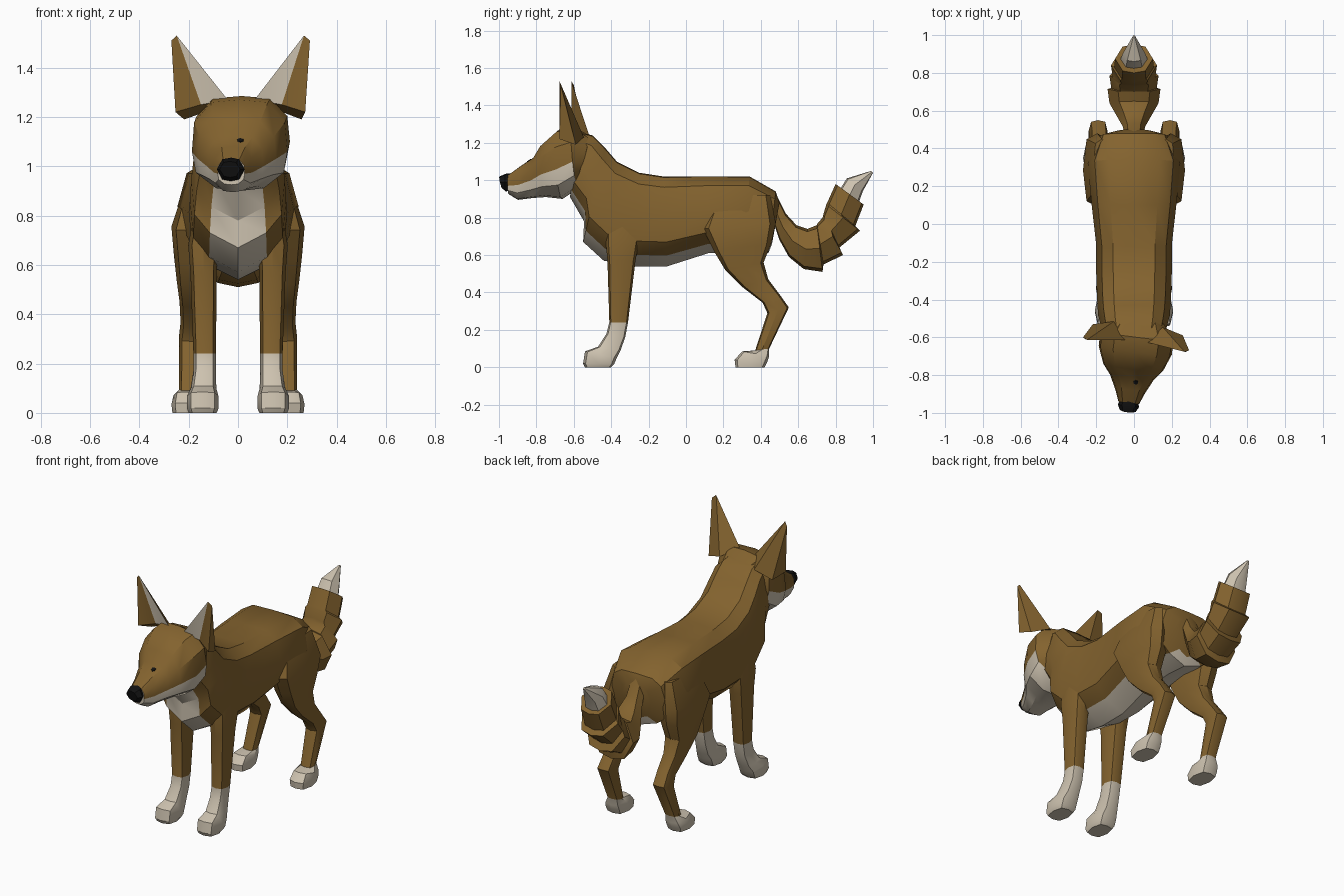
import bpy, bmesh, math
from mathutils import Vector, Matrix
from mathutils.bvhtree import BVHTree

cube = bpy.data.objects.get("Cube")
if cube:
    bpy.data.objects.remove(cube, do_unlink=True)


def material(name, rgb):
    m = bpy.data.materials.new(name)
    m.use_nodes = True
    m.diffuse_color = (*rgb, 1)
    m.node_tree.nodes["Principled BSDF"].inputs["Base Color"].default_value = (*rgb, 1)
    return m


FUR = material("brown fur", (0.23, 0.125, 0.028))
CREAM = material("cream fur", (0.61, 0.54, 0.43))
BLACK = material("black nose", (0.006, 0.006, 0.006))

# Half cross-sections: (share of half width, share of height), top to bottom
TORSO = [(0, 1), (.55, .99), (.85, .88), (1, .55), (.93, .27), (.6, .12), (0, 0)]
HEAD = [(0, 1), (.6, .97), (.95, .75), (1, .43), (.92, .2), (.5, .03), (0, 0)]
LIMB = [(0, 1), (.75, .92), (1, .5), (.75, .08), (0, 0)]
TUFT = [(0, 1), (.6, .93), (1, .5), (.6, .07), (0, 0)]

# The head is turned a little to its right
TURN = (Matrix.Translation((0.015, -0.6, 0)) @ Matrix.Rotation(math.radians(-7), 4, 'Z')
        @ Matrix.Translation((0, 0.6, 0)))


def finish(name, bm, mats, matrix=None, angle=32):
    bmesh.ops.recalc_face_normals(bm, faces=bm.faces)
    if matrix:
        bm.transform(matrix)
    mesh = bpy.data.meshes.new(name)
    bm.to_mesh(mesh)
    bm.free()
    for m in mats:
        mesh.materials.append(m)
    mesh.shade_smooth()
    mesh.set_sharp_from_angle(angle=math.radians(angle))
    obj = bpy.data.objects.new(name, mesh)
    bpy.context.collection.objects.link(obj)
    return obj


def loft(name, sections, half, mats, paint=None, side=1, matrix=None):
    """Skin rings given as (top y, top z, bottom y, bottom z, half width, centre x)."""
    bm = bmesh.new()
    outline = half + [(-u, v) for u, v in half[-2:0:-1]]
    n = len(outline)
    rings = []
    for yt, zt, yb, zb, w, *cx in sections:
        x = side * cx[0] if cx else 0
        rings.append([bm.verts.new((x + u * w, yb + (yt - yb) * v, zb + (zt - zb) * v))
                      for u, v in outline])
    for i, (a, b) in enumerate(zip(rings, rings[1:])):
        for j in range(n):
            k = (j + 1) % n
            f = bm.faces.new((a[j], a[k], b[k], b[j]))
            f.material_index = int(paint(i, min(j, n - 1 - j))) if paint else 0
    caps = [bm.faces.new(rings[0]), bm.faces.new(rings[-1])]
    if paint:
        caps[1].material_index = int(paint(len(rings) - 2, len(half) - 2))
    return finish(name, bm, mats, matrix)


# Torso and neck, with a cream belly and bib
loft("torso", [
    (.50, .88, .46, .66, .10), (.48, .94, .44, .61, .19), (.34, 1.02, .30, .62, .245),
    (.10, 1.02, .12, .61, .225), (-.12, 1.02, -.10, .54, .20), (-.25, 1.04, -.28, .54, .20),
    (-.37, 1.10, -.44, .57, .195), (-.43, 1.17, -.55, .67, .19),
    (-.50, 1.24, -.545, .78, .18), (-.58, 1.26, -.62, .91, .16)],
    TORSO, [FUR, CREAM], lambda i, k: k == 5)

# Head with cream cheeks and jaw
head = loft("head", [
    (-.50, 1.23, -.55, 1.0, .14), (-.60, 1.285, -.57, .96, .195), (-.68, 1.27, -.66, .90, .195),
    (-.77, 1.19, -.75, .91, .16), (-.81, 1.125, -.82, .905, .115),
    (-.88, 1.08, -.90, .895, .078), (-.95, 1.03, -.95, .925, .055)],
    HEAD, [FUR, CREAM], lambda i, k: i > 0 and k > 2, matrix=TURN)

loft("nose", [
    (-.925, 1.035, -.945, .945, .045), (-.965, 1.035, -.965, .94, .057),
    (-1.0, 1.02, -.985, .955, .042)], TUFT, [BLACK], matrix=TURN)

# Eyes: thin plates laid on the face
tree = BVHTree.FromObject(head, bpy.context.evaluated_depsgraph_get())
for side, label in ((1, "left"), (-1, "right")):
    start = TURN @ Vector((side * .105, -1.5, 1.105))
    hit, normal, _, _ = tree.ray_cast(start, Vector((0, 1, 0)))
    if hit:
        bm = bmesh.new()
        bmesh.ops.create_cone(bm, cap_ends=True, segments=6, radius1=.016, radius2=.013, depth=.006)
        pose = Matrix.Translation(hit) @ normal.to_track_quat('Z', 'Y').to_matrix().to_4x4()
        finish(label + "_eye", bm, [BLACK], pose)

# Ears: cupped, cream on the inner fold
for side, label in ((1, "left"), (-1, "right")):
    bm = bmesh.new()
    inner, back, outer, front, fold, tip, edge = [bm.verts.new((side * x, y, z)) for x, y, z in (
        (.055, -.62, 1.27), (.13, -.53, 1.23), (.24, -.56, 1.19), (.265, -.645, 1.22),
        (.165, -.61, 1.25), (.26, -.645, 1.53), (.283, -.635, 1.51))]
    for f in ((tip, inner, back), (tip, back, outer, edge), (edge, outer, front),
              (tip, edge, front, fold), (inner, back, outer, front, fold)):
        bm.faces.new(f)
    bm.faces.new((tip, fold, inner)).material_index = 1
    finish(label + "_ear", bm, [FUR, CREAM], TURN, 40)

# Legs with cream socks and paws
FRONT = [
    (-.42, .86, -.26, .86, .05, .12), (-.43, .68, -.25, .68, .062, .14),
    (-.42, .57, -.27, .57, .053, .14), (-.41, .24, -.31, .24, .046, .135),
    (-.425, .18, -.325, .16, .046, .135), (-.47, .11, -.35, .09, .052, .14),
    (-.54, .085, -.37, .05, .064, .143), (-.55, .02, -.385, .015, .064, .143),
    (-.54, 0, -.40, 0, .056, .143)]
HIND = [
    (.16, .92, .45, .92, .045, .17), (.09, .74, .48, .77, .075, .195),
    (.15, .62, .455, .66, .075, .185), (.21, .52, .415, .56, .064, .185),
    (.30, .43, .44, .47, .052, .185), (.41, .345, .50, .39, .048, .185),
    (.435, .29, .55, .32, .05, .19), (.37, .09, .445, .10, .042, .197),
    (.30, .085, .445, .06, .056, .205), (.26, .04, .435, .03, .062, .208),
    (.265, 0, .42, 0, .058, .208)]
for side, label in ((1, "left"), (-1, "right")):
    loft("front_leg_" + label, FRONT, LIMB, [FUR, CREAM], lambda i, k: i > 2, side)
    loft("hind_leg_" + label, HIND, LIMB, [FUR, CREAM], lambda i, k: i > 6, side)

# Bushy tail in stepped tufts, with a cream tip
loft("tail", [
    (.48, .93, .47, .77, .05), (.535, .82, .50, .68, .06), (.59, .76, .55, .59, .09),
    (.65, .74, .63, .525, .13), (.70, .76, .73, .51, .14), (.70, .765, .735, .55, .12),
    (.73, .80, .84, .60, .13), (.735, .82, .82, .64, .112), (.75, .87, .93, .73, .122),
    (.755, .88, .905, .755, .105), (.80, .98, .95, .87, .10), (.82, .955, .92, .885, .07)],
    TUFT, [FUR])
loft("tail_tip", [
    (.81, .93, .92, .87, .075), (.86, 1.01, .945, .94, .06), (.99, 1.05, 1.0, 1.04, .006)],
    TUFT, [CREAM])
